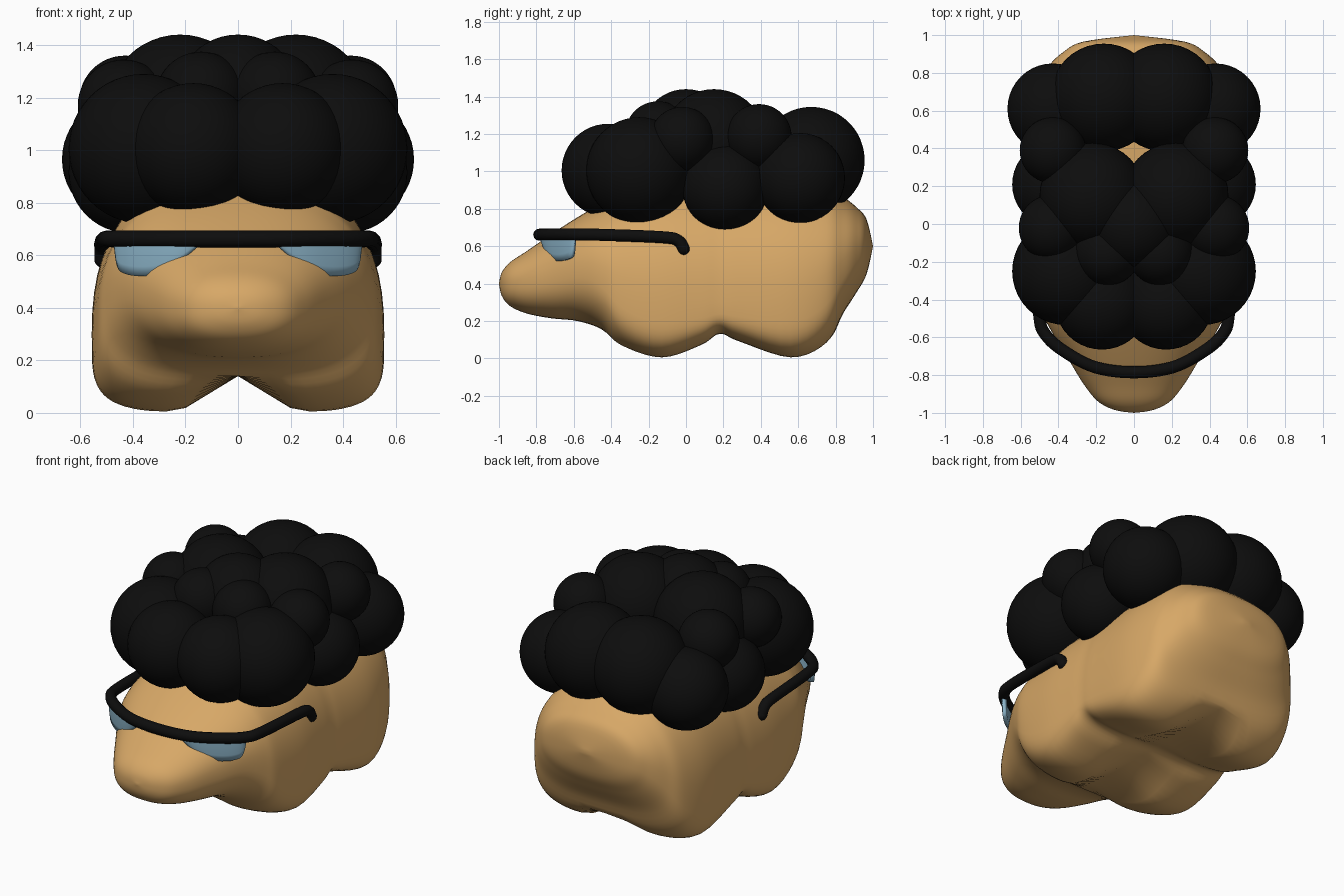
import bpy, bmesh, math

if "Cube" in bpy.data.objects:
    bpy.data.objects.remove(bpy.data.objects["Cube"])


def material(name, rgb):
    m = bpy.data.materials.new(name)
    m.diffuse_color = (*rgb, 1)
    m.use_nodes = True
    m.node_tree.nodes["Principled BSDF"].inputs["Base Color"].default_value = m.diffuse_color
    return m


SKIN = material("tan skin", (0.68, 0.39, 0.135))
BLACK = material("black", (0.004, 0.004, 0.004))
BLUE = material("pale blue", (0.27, 0.47, 0.60))


def finish(name, bm, mat):
    bmesh.ops.recalc_face_normals(bm, faces=bm.faces)
    for f in bm.faces:
        f.smooth = True
    me = bpy.data.meshes.new(name)
    bm.to_mesh(me)
    bm.free()
    me.materials.append(mat)
    ob = bpy.data.objects.new(name, me)
    bpy.context.collection.objects.link(ob)
    return ob


def spline(rows, steps):
    """Catmull-Rom through rows of numbers."""
    out = []
    n = len(rows)
    for i in range(n - 1):
        p = [rows[max(0, min(n - 1, i + k))] for k in (-1, 0, 1, 2)]
        for s in range(steps):
            t = s / steps
            out.append([0.5 * (2 * b + (c - a) * t + (2 * a - 5 * b + 4 * c - d) * t * t
                               + (3 * b - a - 3 * c + d) * t ** 3) for a, b, c, d in zip(*p)])
    out.append(list(rows[-1]))
    return out


# Body: a few sections along y = (y, half width, bottom, top)
SECTIONS = [
    (-1.0, 0.0, .40, .40), (-.985, .10, .335, .46), (-.94, .19, .28, .515),
    (-.85, .265, .24, .575), (-.72, .345, .215, .665), (-.58, .43, .20, .755),
    (-.45, .50, .155, .83), (-.35, .535, .065, .88), (-.13, .555, 0, .94),
    (.08, .55, .068, .95), (.18, .545, .13, .95), (.28, .55, .09, .95),
    (.56, .555, 0, .95), (.75, .515, .075, .92), (.84, .45, .24, .865),
    (.91, .375, .35, .81), (.965, .27, .45, .745), (1.0, 0.0, .60, .60),
]
SEG = 64
bm = bmesh.new()
rings = []
for y, hw, zb, zt in spline(SECTIONS, 5)[1:-1]:
    zb = max(zb, 0)
    trunk = math.exp(-((y - .2) / .62) ** 6)       # 1 in the middle, 0 at the ends
    zm = zb + (zt - zb) * .5
    zm += (.30 - zm) * trunk                       # widest level sits low on the trunk
    low = 2.4 + 2.2 * trunk                        # boxier underside on the trunk
    lift = max(0, .14 - zb)                        # height of the groove between feet
    ring = []
    for k in range(SEG):
        a = 2 * math.pi * k / SEG
        c, s = math.cos(a), math.sin(a)
        e = 2 / (2.3 if s >= 0 else low)
        x = math.copysign(abs(c) ** e, c) * hw
        h = abs(s) ** e
        z = zm + h * (zt - zm) if s >= 0 else zm - h * (zm - zb)
        if s < 0:
            z += lift * h * math.exp(-(x / 0.14) ** 2)
        ring.append(bm.verts.new((x, y, z)))
    rings.append(ring)
for r0, r1 in zip(rings, rings[1:]):
    for k in range(SEG):
        bm.faces.new((r0[k], r0[(k + 1) % SEG], r1[(k + 1) % SEG], r1[k]))
for ring, tip in ((rings[0], (0, -1, .40)), (rings[-1], (0, 1, .60))):
    v = bm.verts.new(tip)
    for k in range(SEG):
        bm.faces.new((ring[k], ring[(k + 1) % SEG], v))
finish("body", bm, SKIN)

# Hair: curls as overlapping balls (x, y, z, radius), mirrored
CURLS = [
    (.16, .67, 1.06, .285), (.43, .61, .965, .24), (.415, .21, .915, .23),
    (.36, -.25, 1.005, .285), (.17, -.415, 1.005, .25), (.22, .15, 1.16, .28),
    (0, 0, 1.20, .24), (.14, -.15, 1.20, .175), (.435, -.02, 1.17, .175),
    (.43, .39, 1.185, .175),
]
bm = bmesh.new()
for x, y, z, r in CURLS:
    for side in ((1, -1) if x else (1,)):
        new = bmesh.ops.create_uvsphere(bm, u_segments=40, v_segments=24, radius=r)["verts"]
        bmesh.ops.translate(bm, verts=new, vec=(x * side, y, z))
finish("hair", bm, BLACK)

# Glasses frame: round tube along a mirrored path
half = [(0, -.785, .662), (.2, -.76, .662), (.36, -.68, .662), (.465, -.59, .662),
        (.502, -.48, .662), (.515, -.12, .648), (.515, -.04, .628), (.515, -.012, .585)]
path = spline([(-x, y, z) for x, y, z in half[:0:-1]] + half, 6)
cu = bpy.data.curves.new("glasses_frame", 'CURVE')
cu.dimensions = '3D'
cu.bevel_depth = 0.032
cu.bevel_resolution = 4
cu.use_fill_caps = True
sp = cu.splines.new('POLY')
sp.points.add(len(path) - 1)
for pt, co in zip(sp.points, path):
    pt.co = (*co, 1)
sp.use_smooth = True
cu.materials.append(BLACK)
bpy.context.collection.objects.link(bpy.data.objects.new("glasses_frame", cu))

# Rounded ends of the glasses arms
bm = bmesh.new()
for side in (1, -1):
    new = bmesh.ops.create_uvsphere(bm, u_segments=16, v_segments=10, radius=.032)["verts"]
    bmesh.ops.translate(bm, verts=new, vec=(side * .515, -.012, .585))
finish("arm_tips", bm, BLACK)

# Lenses: thin sheets that hang from the frame and follow its curve
outline = spline([(.15, .645), (.20, .595), (.25, .552), (.30, .53), (.36, .522),
                  (.42, .53), (.45, .558), (.462, .66)], 4)
front = [p for p in path if p[0] >= 0 and p[1] < -.5]


def frame_y(x):
    for p, q in zip(front, front[1:]):
        if p[0] <= x <= q[0]:
            return p[1] + (q[1] - p[1]) * (x - p[0]) / (q[0] - p[0])
    return front[-1][1]


for side, name in ((1, "lens_right"), (-1, "lens_left")):
    bm = bmesh.new()
    cols = []
    for x, zb in outline:
        cols.append([bm.verts.new((side * x, frame_y(x) - .005 + .012 * t * t,
                                   .668 + (zb - .668) * t)) for t in (0, .25, .5, .75, 1)])
    for a, b in zip(cols, cols[1:]):
        for i in range(4):
            bm.faces.new((a[i], b[i], b[i + 1], a[i + 1]))
    lens = finish(name, bm, BLUE)
    mod = lens.modifiers.new("thickness", 'SOLIDIFY')
    mod.thickness = .025
    mod.offset = 0
